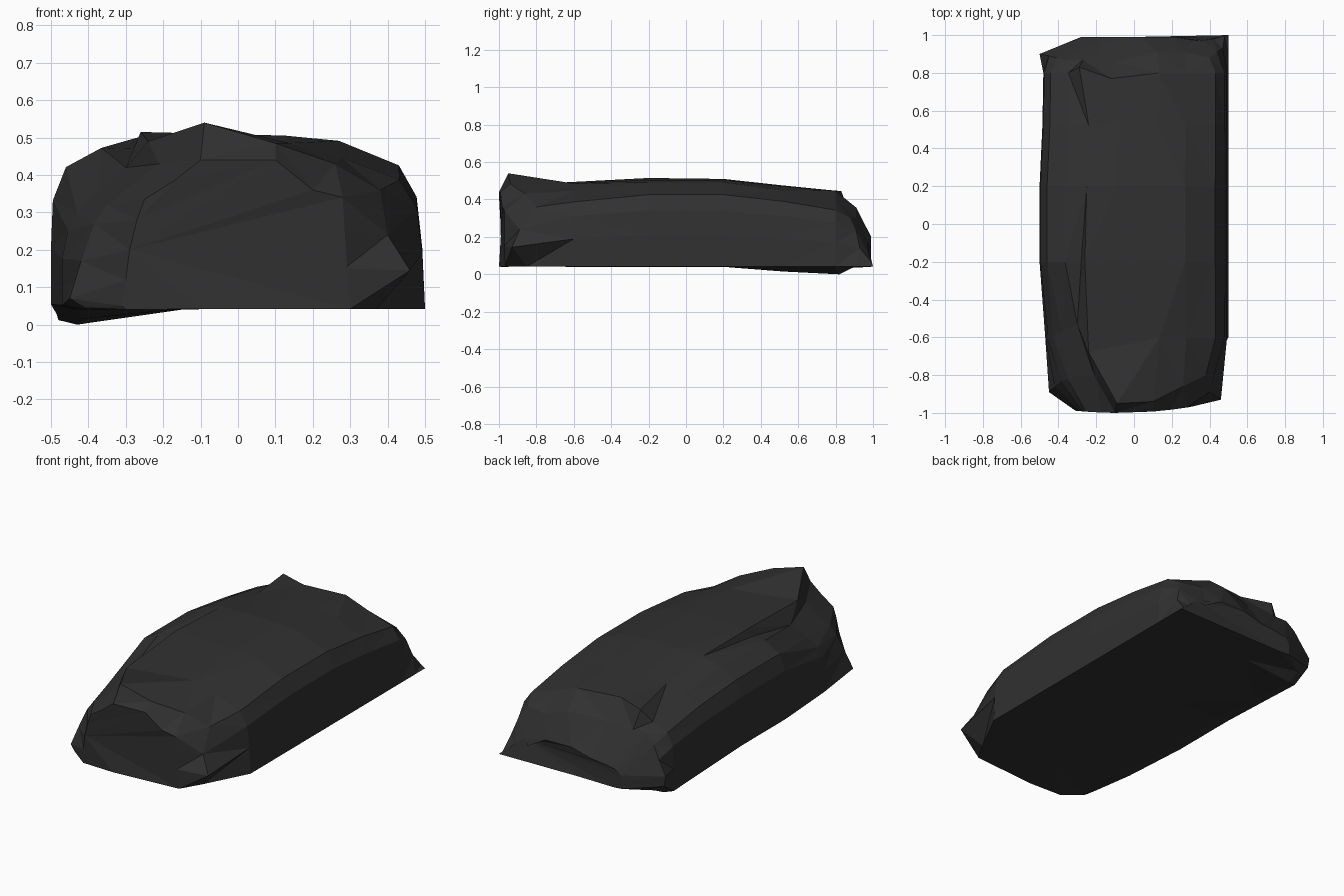
import bpy, bmesh

# Cross-section, left base over the top to the right base: (side -1..1, height 0..1)
section = [(-0.86, 0), (-1, 0.03), (-1, 0.35), (-0.99, 0.62), (-0.92, 0.81), (-0.73, 0.92),
           (-0.5, 0.99), (-0.18, 1), (0.25, 0.99), (0.54, 0.96), (0.86, 0.82),
           (0.955, 0.64), (0.985, 0.35), (1, 0), (-0.3, 0)]

# Body stations: y, left x, right x, top z, left base z, left and right shoulder scale
stations = [(-0.60, -0.47, 0.50, 0.49, 0.04, 0.87, 0.94),
            (-0.20, -0.50, 0.50, 0.51, 0.04, 1.00, 1.00),
            (0.20, -0.50, 0.50, 0.51, 0.04, 1.00, 1.00),
            (0.52, -0.485, 0.50, 0.475, 0.015, 0.98, 0.98),
            (0.80, -0.48, 0.50, 0.45, 0.0, 0.90, 0.90),
            (0.91, -0.50, 0.50, 0.36, 0.02, 0.85, 0.85),
            (0.99, -0.28, 0.50, 0.20, 0.04, 0.80, 0.60)]

# Chipped front end: outline of the front face (x, z) and the rim behind it (x, y, z)
front_face = [(-0.30, 0.04), (-0.31, 0.05), (-0.30, 0.12), (-0.29, 0.20), (-0.27, 0.28),
              (-0.25, 0.335), (-0.17, 0.385), (-0.10, 0.44), (0.10, 0.44), (0.20, 0.36),
              (0.28, 0.34), (0.285, 0.25), (0.285, 0.15), (0.30, 0.042), (-0.1, 0.042)]
front_rim = [(-0.41, -0.91, 0.045), (-0.45, -0.89, 0.07), (-0.42, -0.86, 0.17),
             (-0.385, -0.83, 0.27), (-0.35, -0.82, 0.32), (-0.29, -0.80, 0.37),
             (-0.21, -0.80, 0.43), (-0.09, -0.95, 0.54), (0.10, -0.94, 0.485),
             (0.26, -0.86, 0.43), (0.38, -0.80, 0.36), (0.40, -0.89, 0.24),
             (0.46, -0.93, 0.145), (0.37, -0.85, 0.042), (-0.1, -0.8, 0.042)]

# Ledges on the body: (station, section point) -> position
chips = {(0, 3): (-0.455, -0.60, 0.25),  # left front shelf
         (0, 4): (-0.43, -0.59, 0.30),
         (0, 5): (-0.38, -0.57, 0.35),
         (0, 6): (-0.30, -0.53, 0.42),
         (0, 7): (-0.24, -0.68, 0.49),
         (1, 6): (-0.28, -0.21, 0.47),
         (1, 7): (-0.26, -0.20, 0.515),
         (4, 0): (-0.43, 0.82, 0.0),
         (4, 6): (-0.29, 0.83, 0.445),   # back left prong
         (4, 7): (-0.12, 0.77, 0.45),
         (5, 0): (-0.42, 0.89, 0.035),   # worn back left corner
         (5, 1): (-0.49, 0.90, 0.08),
         (5, 2): (-0.50, 0.90, 0.14),
         (5, 3): (-0.45, 0.89, 0.22),
         (5, 4): (-0.41, 0.88, 0.29),
         (5, 5): (-0.36, 0.87, 0.34),
         (5, 6): (-0.27, 0.87, 0.34),    # notch under the prong
         (5, 7): (-0.10, 0.86, 0.34),
         (5, 10): (0.40, 0.88, 0.30),    # worn back right corner
         (5, 11): (0.44, 0.91, 0.23),
         (5, 12): (0.47, 0.93, 0.14),
         (6, 10): (0.36, 0.97, 0.16),
         (6, 11): (0.42, 0.98, 0.10),
         (6, 12): (0.48, 0.995, 0.06),
         (6, 13): (0.50, 1.0, 0.042)}

bm = bmesh.new()


def add_ring(points):
    return [bm.verts.new(p) for p in points]


# Front rings, then the body rings
rings = [add_ring([(x, -1 + 0.22 * (x + 0.08) ** 2, z) for x, z in front_face]),
         add_ring(front_rim)]
for i, (y, xl, xr, top, low, sl, sr) in enumerate(stations):
    points = []
    for j, (u, v) in enumerate(section):
        base = low if j < 3 else 0.042
        scale = sl if j < 7 else sr if j > 8 else 1
        x = (xl + xr) / 2 + u * (xr - xl) / 2
        points.append(chips.get((i, j), (x, y, base + v * scale * (top - base))))
    rings.append(add_ring(points))

# Skin the rings and close both ends
n = len(section)
for a, b in zip(rings, rings[1:]):
    for j in range(n):
        k = (j + 1) % n
        bm.faces.new((a[j], a[k], b[k], b[j]))
bm.faces.new(rings[0])
bm.faces.new(rings[-1])
bmesh.ops.triangulate(bm, faces=bm.faces[:])
bmesh.ops.recalc_face_normals(bm, faces=bm.faces[:])

mesh = bpy.data.meshes.new("rock_slab")
bm.to_mesh(mesh)
bm.free()
rock = bpy.data.objects.new("rock_slab", mesh)
bpy.context.collection.objects.link(rock)

# Dark stone
stone = bpy.data.materials.new("dark_stone")
stone.diffuse_color = (0.03, 0.03, 0.03, 1)
mesh.materials.append(stone)
